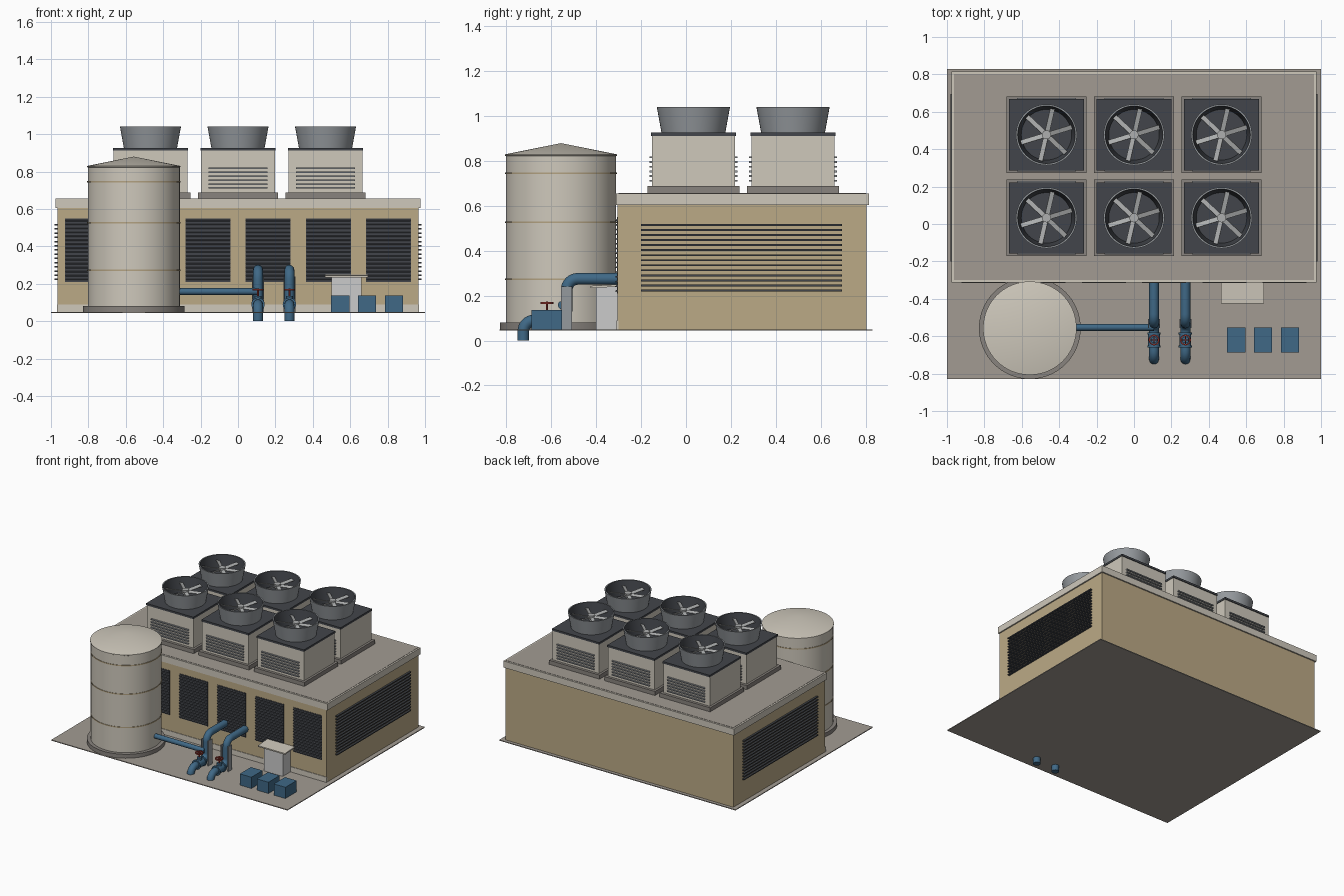
import bpy, bmesh
from math import sin, cos, pi, radians
from mathutils import Vector, Matrix

if "Cube" in bpy.data.objects:
    bpy.data.objects.remove(bpy.data.objects["Cube"])

COLORS = {
    "tan": (0.50, 0.40, 0.24), "cream": (0.62, 0.58, 0.50), "stone": (0.36, 0.33, 0.29),
    "dark": (0.055, 0.06, 0.07), "steel": (0.30, 0.32, 0.34), "blade": (0.42, 0.43, 0.43),
    "blue": (0.05, 0.14, 0.24), "red": (0.35, 0.04, 0.03), "curb": (0.25, 0.23, 0.21),
    "band": (0.45, 0.36, 0.22), "white": (0.68, 0.67, 0.68)}
MATS = {}
for key, c in COLORS.items():
    MATS[key] = bpy.data.materials.new(key)
    MATS[key].diffuse_color = (*c, 1)


def finish(name, bm, color, smooth=False):
    bmesh.ops.recalc_face_normals(bm, faces=bm.faces[:])
    me = bpy.data.meshes.new(name)
    bm.to_mesh(me)
    bm.free()
    ob = bpy.data.objects.new(name, me)
    bpy.context.collection.objects.link(ob)
    me.materials.append(MATS[color])
    if smooth:
        bpy.ops.object.select_all(action='DESELECT')
        ob.select_set(True)
        bpy.context.view_layer.objects.active = ob
        bpy.ops.object.shade_smooth_by_angle(angle=radians(35))
    return ob


def add_box(bm, x0, x1, y0, y1, z0, z1, rot=None):
    c = Vector(((x0 + x1) / 2, (y0 + y1) / 2, (z0 + z1) / 2))
    m = Matrix.Translation(c) @ (rot or Matrix()) @ Matrix.Diagonal((x1 - x0, y1 - y0, z1 - z0, 1))
    bmesh.ops.create_cube(bm, size=1, matrix=m)


def box(name, color, *ext):
    bm = bmesh.new()
    add_box(bm, *ext)
    return finish(name, bm, color)


def lathe(name, color, profile, x, y, n=48):
    """Spin an (r, z) profile round a vertical axis."""
    bm = bmesh.new()
    vs = [bm.verts.new((x + r, y, z)) for r, z in profile]
    es = [bm.edges.new(p) for p in zip(vs, vs[1:])]
    bmesh.ops.spin(bm, geom=vs + es, cent=(x, y, 0), axis=(0, 0, 1), angle=2 * pi, steps=n)
    bmesh.ops.remove_doubles(bm, verts=bm.verts[:], dist=1e-5)
    return finish(name, bm, color, True)


def rod(bm, a, b, r, n=20):
    a, b = Vector(a), Vector(b)
    m = Matrix.Translation((a + b) / 2) @ (b - a).to_track_quat('Z', 'Y').to_matrix().to_4x4()
    bmesh.ops.create_cone(bm, cap_ends=True, segments=n, radius1=r, radius2=r,
                          depth=(b - a).length, matrix=m)


def pipe(name, color, pts, r, bend, n=20):
    """Sweep a circle along a path in the yz plane, with rounded corners."""
    pts = [Vector(p) for p in pts]
    path = [pts[0]]
    for a, b, c in zip(pts, pts[1:], pts[2:]):
        p, q = b + (a - b).normalized() * bend, b + (c - b).normalized() * bend
        o = p + q - b
        path += [o + (p - o) * cos(t * pi / 16) + (q - o) * sin(t * pi / 16) for t in range(9)]
    path.append(pts[-1])
    bm = bmesh.new()
    rings = []
    side = Vector((1, 0, 0))
    for i, p in enumerate(path):
        t = (path[min(i + 1, len(path) - 1)] - path[max(i - 1, 0)]).normalized()
        up = t.cross(side)
        rings.append([bm.verts.new(p + r * (side * cos(2 * pi * k / n) + up * sin(2 * pi * k / n)))
                      for k in range(n)])
    for A, B in zip(rings, rings[1:]):
        for k in range(n):
            bm.faces.new((A[k], A[(k + 1) % n], B[(k + 1) % n], B[k]))
    bm.faces.new(rings[0])
    bm.faces.new(rings[-1])
    return finish(name, bm, color, True)


G = 0.05  # ground level

# Ground, hall and roof
box("ground_slab", "stone", -1, 1, -0.83, 0.83, G - 0.006, G)
box("hall_walls", "tan", -0.965, 0.965, -0.305, 0.805, G, 0.61)
box("front_plinth", "cream", -0.967, 0.967, -0.309, -0.30, G, 0.09)
box("roof_parapet", "cream", -0.975, 0.975, -0.312, 0.815, 0.605, 0.655)
box("roof_deck", "stone", -0.962, 0.962, -0.30, 0.802, 0.65, 0.657)

# Front louvre bays
for i in range(6):
    x = -0.805 + i * 0.322
    box("front_louvre_panel", "dark", x - 0.12, x + 0.12, -0.308, -0.30, 0.21, 0.55)
    bm = bmesh.new()
    for k in range(16):
        z = 0.222 + k * 0.021
        add_box(bm, x - 0.118, x + 0.118, -0.315, -0.303, z - 0.003, z + 0.003,
                Matrix.Rotation(radians(30), 4, 'X'))
    finish("front_louvre_slats", bm, "dark")

# Side louvres
for s in (-1, 1):
    bm = bmesh.new()
    for k in range(14):
        z = 0.223 + k * 0.0225
        add_box(bm, s * 0.97 - 0.01, s * 0.97 + 0.01, -0.2, 0.695, z - 0.004, z + 0.004)
    finish("side_louvre_slats", bm, "dark")

# Rooftop cooling units
for cx in (-0.468, 0, 0.468):
    for cy in (0.033, 0.477):
        box("unit_curb", "curb", cx - 0.214, cx + 0.214, cy - 0.205, cy + 0.205, 0.65, 0.688)
        box("unit_body", "cream", cx - 0.197, cx + 0.197, cy - 0.185, cy + 0.185, 0.688, 0.914)
        box("unit_cap", "dark", cx - 0.2, cx + 0.2, cy - 0.19, cy + 0.19, 0.912, 0.927)
        bm = bmesh.new()
        for s in (-1, 1):
            for k in range(6):
                z = 0.712 + k * 0.021
                y = cy + s * 0.188
                add_box(bm, cx - 0.158, cx + 0.158, y - 0.008, y + 0.008, z - 0.004, z + 0.004)
        finish("unit_louvre_slats", bm, "steel")
        lathe("fan_shroud", "steel", [(0.142, 0.925), (0.163, 1.04), (0.154, 1.04)], cx, cy)
        lathe("fan_shroud_liner", "dark", [(0.154, 1.04), (0.135, 0.929)], cx, cy)
        bm = bmesh.new()
        for k in range(6):
            m = (Matrix.Translation((cx, cy, 1.0)) @ Matrix.Rotation(radians(17 + 60 * k), 4, 'Z')
                 @ Matrix.Translation((0.08, 0, 0)) @ Matrix.Rotation(radians(18), 4, 'X')
                 @ Matrix.Diagonal((0.125, 0.026, 0.005, 1)))
            bmesh.ops.create_cube(bm, size=1, matrix=m)
        rod(bm, (cx, cy, 0.985), (cx, cy, 1.015), 0.024)
        rod(bm, (cx, cy, 0.925), (cx, cy, 0.99), 0.012)
        finish("fan_rotor", bm, "blade")

# Storage tank
T = -0.557
lathe("tank_base", "curb", [(0, G), (0.272, G), (0.272, 0.08), (0, 0.08)], T, T, 64)
lathe("tank_shell", "cream", [(0, 0.07), (0.246, 0.07), (0.246, 0.822), (0.25, 0.824),
                              (0.25, 0.83), (0, 0.88)], T, T, 64)
for z in (0.273, 0.527, 0.746):
    lathe("tank_band", "band", [(0.245, z - 0.004), (0.249, z - 0.004),
                                (0.249, z + 0.004), (0.245, z + 0.004)], T, T, 64)

# Supply and return pipes with valves and side supports
for x in (0.107, 0.275):
    pipe("water_pipe", "blue", [(x, -0.30, 0.275), (x, -0.532, 0.275), (x, -0.532, 0.09),
                                (x, -0.725, 0.09), (x, -0.725, 0)], 0.026, 0.05)
    bm = bmesh.new()
    for y in (-0.585, -0.655):
        rod(bm, (x, y - 0.006, 0.09), (x, y + 0.006, 0.09), 0.036)
    rod(bm, (x, -0.655, 0.09), (x, -0.585, 0.09), 0.031)
    rod(bm, (x, -0.62, 0.09), (x, -0.62, 0.135), 0.018)
    finish("valve_body", bm, "blue", True)
    bm = bmesh.new()
    rod(bm, (x, -0.62, 0.13), (x, -0.62, 0.175), 0.005, 10)
    add_box(bm, x - 0.025, x + 0.025, -0.623, -0.617, 0.165, 0.17)
    add_box(bm, x - 0.003, x + 0.003, -0.645, -0.595, 0.165, 0.17)
    finish("valve_stem", bm, "red")
    lathe("valve_handwheel", "red", [(0.022, 0.163), (0.029, 0.163), (0.029, 0.172),
                                     (0.022, 0.172), (0.022, 0.163)], x, -0.62, 24)
    bm = bmesh.new()
    for s in (-1, 1):
        add_box(bm, x + s * 0.029 - 0.003, x + s * 0.029 + 0.003, -0.556, -0.508, G, 0.24)
    finish("pipe_support", bm, "steel")

# Link pipe from tank to first riser
bm = bmesh.new()
rod(bm, (-0.32, -0.553, 0.158), (0.107, -0.553, 0.158), 0.018)
finish("tank_link_pipe", bm, "blue", True)

# Control cabinet with canopy
box("control_cabinet", "white", 0.5, 0.66, -0.40, -0.30, G, 0.238)
bm = bmesh.new()
add_box(bm, 0.465, 0.695, -0.425, -0.305, 0.237, 0.247, Matrix.Rotation(radians(3), 4, 'X'))
finish("cabinet_canopy", bm, "cream")

# Pump boxes
for x in (0.546, 0.69, 0.834):
    box("pump_box", "blue", x - 0.049, x + 0.049, -0.688, -0.553, G, 0.136)

for m in bpy.data.materials:
    if m.users and not m.is_grease_pencil:
        m.use_nodes = True
        m.node_tree.nodes["Principled BSDF"].inputs["Base Color"].default_value = m.diffuse_color
